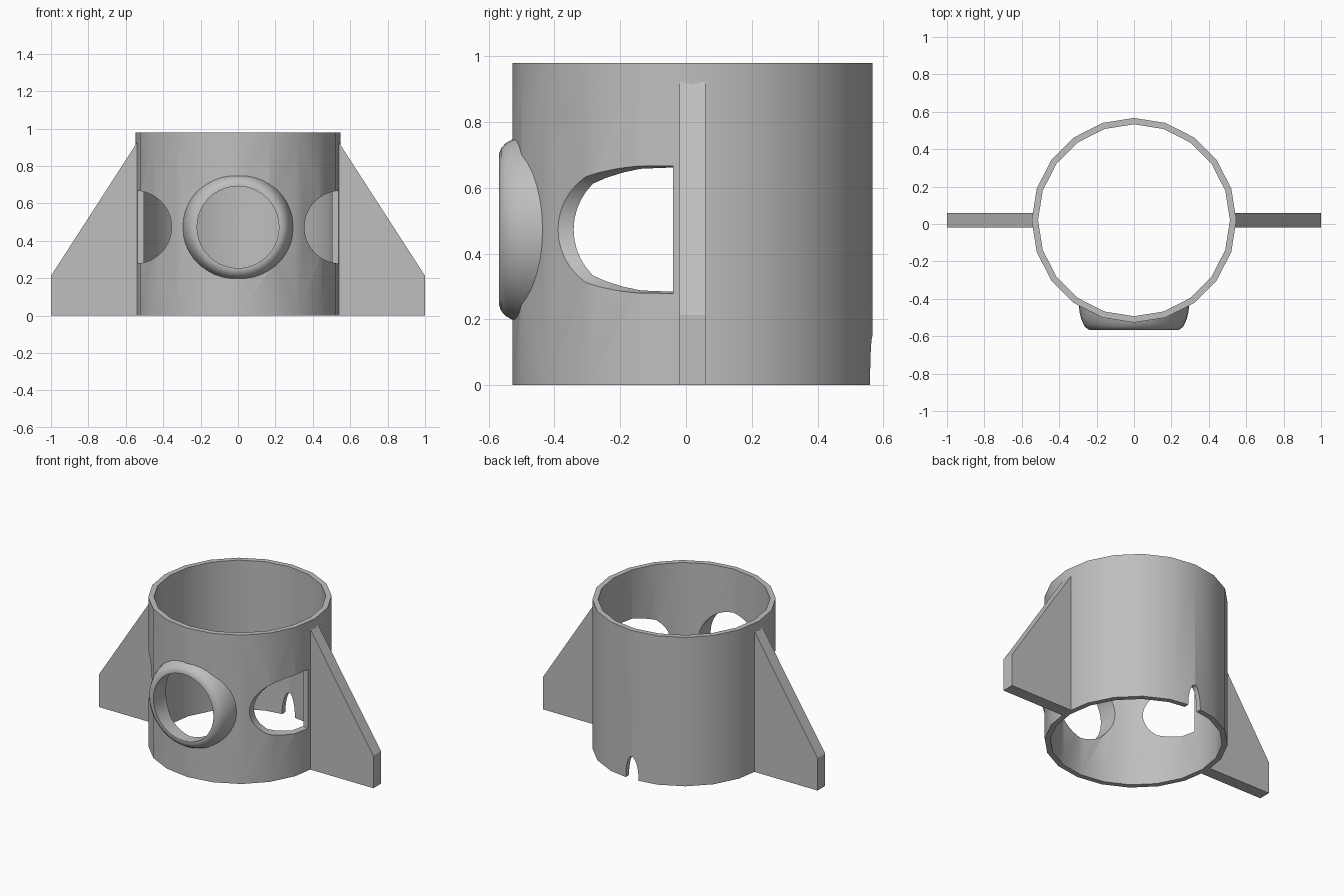
import bpy, bmesh, math
from mathutils import Matrix, Vector

if "Cube" in bpy.data.objects:
    bpy.data.objects.remove(bpy.data.objects["Cube"], do_unlink=True)

HEIGHT, RADIUS, WALL = 0.98, 0.547, 0.034
CENTRE_Y = 0.02
PORT_Z = 0.473

grey = bpy.data.materials.new("plain grey")
grey.use_nodes = True
grey.diffuse_color = (0.52, 0.52, 0.52, 1)
grey.node_tree.nodes["Principled BSDF"].inputs["Base Color"].default_value = grey.diffuse_color


def add_object(name, bm):
    bmesh.ops.recalc_face_normals(bm, faces=bm.faces)
    mesh = bpy.data.meshes.new(name)
    bm.to_mesh(mesh)
    bm.free()
    mesh.materials.append(grey)
    obj = bpy.data.objects.new(name, mesh)
    bpy.context.collection.objects.link(obj)
    return obj


def extrude_outline(name, points, direction):
    """Solid made by sweeping a flat outline along a direction."""
    bm = bmesh.new()
    face = bm.faces.new([bm.verts.new(p) for p in points])
    out = bmesh.ops.extrude_face_region(bm, geom=[face])
    moved = [v for v in out["geom"] if isinstance(v, bmesh.types.BMVert)]
    bmesh.ops.translate(bm, verts=moved, vec=direction)
    return add_object(name, bm)


def ellipse_xz(cx, y, cz, rx, rz, sides):
    angles = [2 * math.pi * i / sides for i in range(sides)]
    return [(cx + rx * math.cos(a), y, cz + rz * math.sin(a)) for a in angles]


def upright_cylinder(name, radius, bottom, top, sides=20):
    angles = [2 * math.pi * i / sides for i in range(sides)]
    ring = [(radius * math.cos(a), CENTRE_Y + radius * math.sin(a), bottom) for a in angles]
    return extrude_outline(name, ring, (0, 0, top - bottom))


def revolve_about_y(name, profile, sides):
    """Turn (radius, y) points around the axis of the front port."""
    bm = bmesh.new()
    rings = [[bm.verts.new(p) for p in ellipse_xz(0, y, PORT_Z, r, r, sides)] for r, y in profile]
    for a, b in zip(rings, rings[1:]):
        for i in range(sides):
            j = (i + 1) % sides
            bm.faces.new((a[i], a[j], b[j], b[i]))
    bm.faces.new(rings[0])
    bm.faces.new(rings[-1])
    return add_object(name, bm)


def combine(target, other, operation):
    """Apply a boolean and remove the helper object."""
    mod = target.modifiers.new(operation, "BOOLEAN")
    mod.operation, mod.object, mod.solver = operation, other, "EXACT"
    bpy.context.view_layer.update()
    graph = bpy.context.evaluated_depsgraph_get()
    mesh = bpy.data.meshes.new_from_object(target.evaluated_get(graph))
    target.modifiers.clear()
    target.data = mesh
    bpy.data.objects.remove(other, do_unlink=True)


# Tube with the rounded collar of the front port
body = upright_cylinder("tube_body", RADIUS, 0, HEIGHT)
collar_profile = [(0.23, -0.568), (0.247, -0.562), (0.262, -0.549), (0.273, -0.53),
                  (0.283, -0.505), (0.29, -0.475), (0.295, -0.44), (0.295, -0.38)]
combine(body, revolve_about_y("collar", collar_profile, 40), "UNION")
combine(body, upright_cylinder("hollow_cutter", RADIUS - WALL, -0.1, HEIGHT + 0.1), "DIFFERENCE")

# Round bore through the front port
bore = extrude_outline("bore_cutter", ellipse_xz(0, -0.7, PORT_Z, 0.219, 0.219, 40), (0, 0.6, 0))
combine(body, bore, "DIFFERENCE")

# Side windows, ending just ahead of the fins
for side in (-1, 1):
    window = extrude_outline("window_cutter",
                             ellipse_xz(side * 0.55, -0.7, PORT_Z, 0.195, 0.195, 40), (0, 0.66, 0))
    combine(body, window, "DIFFERENCE")

# Small arched notch at the bottom of the back
notch = extrude_outline("notch_cutter", ellipse_xz(0, 0.4, 0, 0.047, 0.15, 32), (0, 0.3, 0))
combine(body, notch, "DIFFERENCE")

bpy.ops.object.select_all(action="DESELECT")
body.select_set(True)
bpy.context.view_layer.objects.active = body
bpy.ops.object.shade_smooth_by_angle(angle=math.radians(30))

# Side fins
for name, side in (("left_fin", 1), ("right_fin", -1)):
    outline = [(0.525, 0), (1, 0), (1, 0.213), (0.525, 0.948)]
    extrude_outline(name, [(side * x, -0.02, z) for x, z in outline], (0, 0.08, 0))
